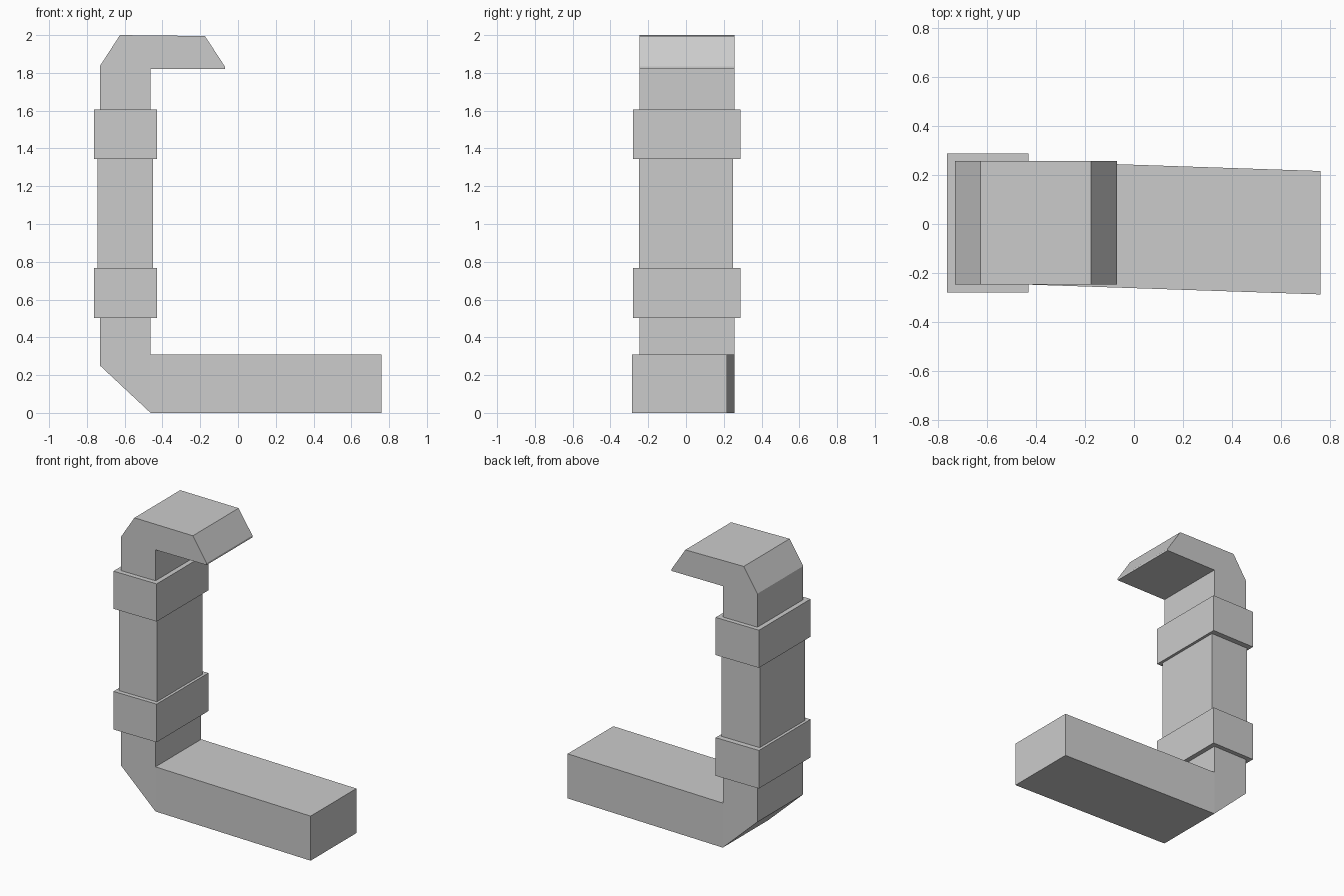
import bpy
import bmesh

cube = bpy.data.objects.get("Cube")
if cube:
    bpy.data.objects.remove(cube, do_unlink=True)

grey = bpy.data.materials.new("plain_grey")
grey.use_nodes = True
color = (0.6, 0.6, 0.6, 1)
grey.diffuse_color = color
grey.node_tree.nodes["Principled BSDF"].inputs["Base Color"].default_value = color


def prism(name, profile, y0, y1, bend=None):
    """Extrude an x-z profile from y0 to y1; bend(x) shifts points along y."""
    bm = bmesh.new()
    shift = bend or (lambda x: 0)
    front = [bm.verts.new((x, y0 + shift(x), z)) for x, z in profile]
    back = [bm.verts.new((x, y1 + shift(x), z)) for x, z in profile]
    bm.faces.new(front)
    bm.faces.new(back[::-1])
    for i in range(len(profile)):
        j = (i + 1) % len(profile)
        bm.faces.new((front[i], back[i], back[j], front[j]))
    bmesh.ops.recalc_face_normals(bm, faces=bm.faces)
    mesh = bpy.data.meshes.new(name)
    bm.to_mesh(mesh)
    bm.free()
    mesh.materials.append(grey)
    obj = bpy.data.objects.new(name, mesh)
    bpy.context.collection.objects.link(obj)
    return obj


def rect(x0, x1, z0, z1):
    return [(x0, z0), (x1, z0), (x1, z1), (x0, z1)]


LEFT, INNER, END = -0.73, -0.463, 0.76
FRONT, BACK = -0.246, 0.257

# Lower elbow and the long foot, which veers slightly to the front
prism("lower_elbow", [(LEFT, 0.25), (INNER, 0), (INNER, 0.31), (INNER, 0.505),
                      (LEFT, 0.505)], FRONT, BACK)
prism("foot_duct", rect(INNER, END, 0, 0.31), FRONT, BACK,
      lambda x: -0.041 * (x - INNER) / (END - INNER))

# Upright duct and its two collars
prism("upright_duct", rect(-0.743, -0.449, 0.765, 1.345), -0.25, 0.25)
for name, z0, z1 in (("lower_collar", 0.503, 0.768), ("upper_collar", 1.343, 1.605)):
    prism(name, rect(-0.763, -0.43, z0, z1), -0.28, 0.288)

# Hooked top with a sloping mouth
prism("top_hook", [(LEFT, 1.6), (LEFT, 1.838), (-0.625, 2), (-0.175, 1.995),
                   (-0.069, 1.833), (-0.069, 1.82), (INNER, 1.82), (INNER, 1.6)],
      FRONT, BACK)
